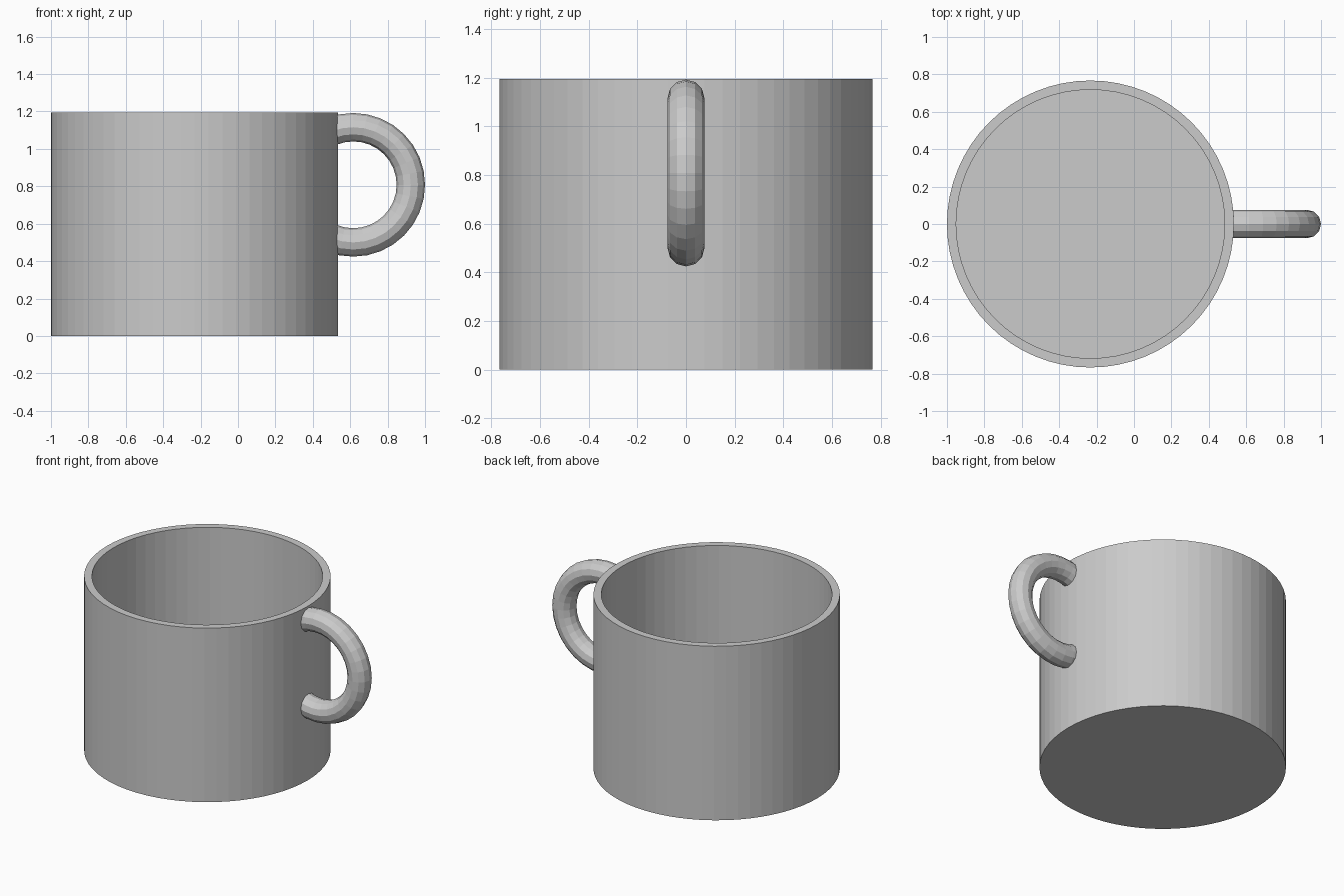
import bpy, bmesh, math

if "Cube" in bpy.data.objects:
    bpy.data.objects.remove(bpy.data.objects["Cube"])

CUP_X = -0.233
SIDES = 64

grey = bpy.data.materials.new("plain grey")
grey.diffuse_color = (0.6, 0.6, 0.6, 1)
grey.use_nodes = True
grey.node_tree.nodes["Principled BSDF"].inputs["Base Color"].default_value = grey.diffuse_color


def make_object(name, bm):
    bmesh.ops.recalc_face_normals(bm, faces=bm.faces)
    mesh = bpy.data.meshes.new(name)
    bm.to_mesh(mesh)
    bm.free()
    mesh.materials.append(grey)
    obj = bpy.data.objects.new(name, mesh)
    bpy.context.collection.objects.link(obj)
    return obj


def bridge(bm, a, b):
    for i in range(len(a)):
        j = (i + 1) % len(a)
        bm.faces.new((a[i], a[j], b[j], b[i]))


# Cup: outer wall, flat rim, inner wall and floor from one lathed profile
bm = bmesh.new()
rings = []
for r, z in [(0.767, 0), (0.767, 1.195), (0.718, 1.195), (0.718, 0.05)]:
    rings.append([bm.verts.new((CUP_X + r * math.cos(math.tau * i / SIDES),
                                r * math.sin(math.tau * i / SIDES), z))
                  for i in range(SIDES)])
for a, b in zip(rings, rings[1:]):
    bridge(bm, a, b)
bm.faces.new(rings[0])
bm.faces.new(rings[-1])
make_object("cup_body", bm)

# Handle: faceted ring, trimmed flat inside the thickness of the cup wall
bm = bmesh.new()
MAJOR, MINOR, STEPS, TUBE = 0.308, 0.076, 32, 12
rings = []
for i in range(STEPS):
    a = math.tau * i / STEPS
    ring = []
    for k in range(TUBE):
        t = math.tau * k / TUBE
        r = MAJOR + MINOR * math.cos(t)
        ring.append(bm.verts.new((0.616 + r * math.cos(a),
                                  MINOR * math.sin(t),
                                  0.808 + r * math.sin(a))))
    rings.append(ring)
for i in range(STEPS):
    bridge(bm, rings[i], rings[(i + 1) % STEPS])
bmesh.ops.bisect_plane(bm, geom=bm.verts[:] + bm.edges[:] + bm.faces[:],
                       plane_co=(0.51, 0, 0), plane_no=(-1, 0, 0),
                       clear_outer=True)
bmesh.ops.holes_fill(bm, edges=[e for e in bm.edges if e.is_boundary], sides=0)
make_object("handle", bm)
